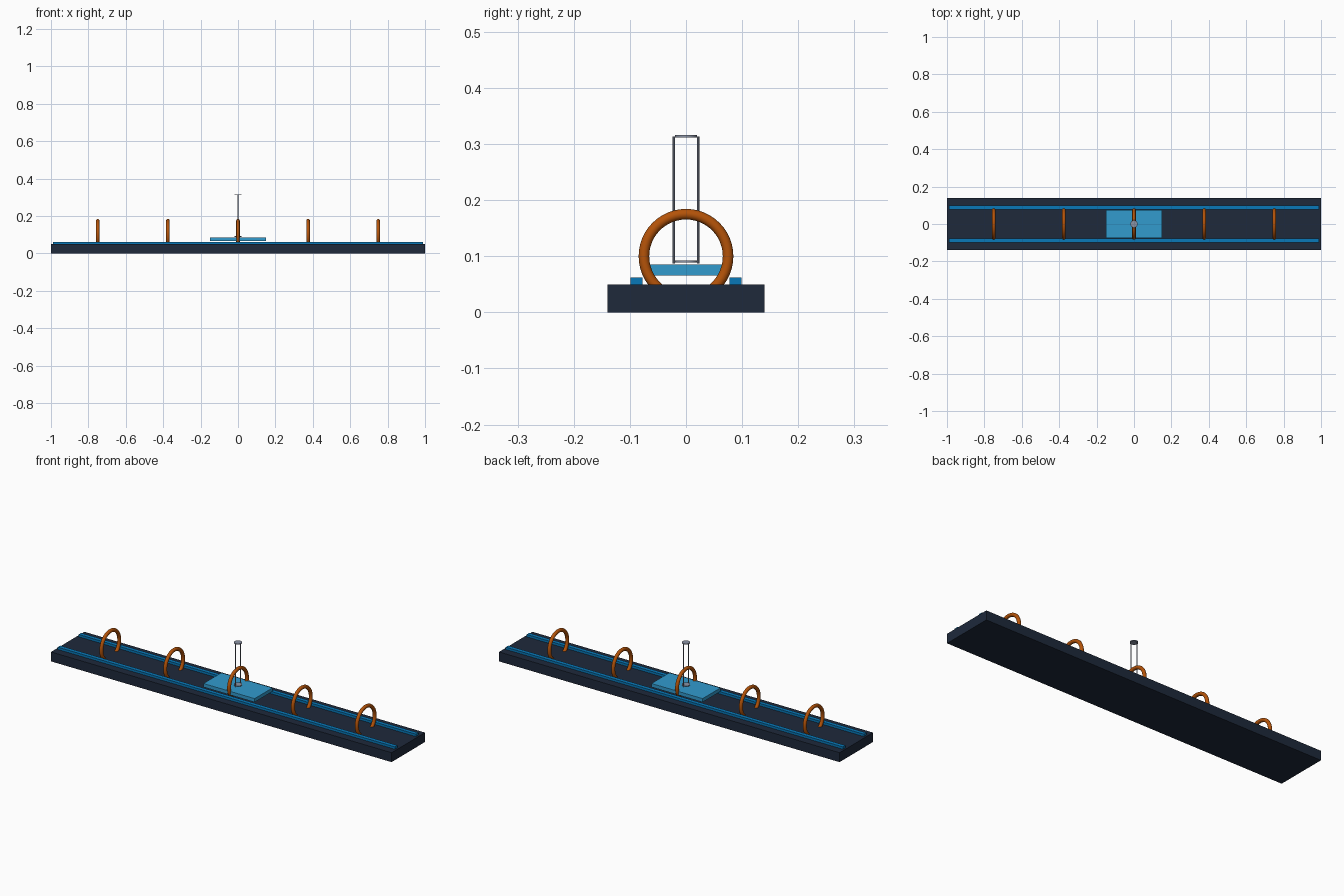
import bpy

if "Cube" in bpy.data.objects:
    bpy.data.objects.remove(bpy.data.objects["Cube"])


def material(name, hex_code):
    # sRGB hex to linear diffuse colour
    def lin(c):
        return c / 12.92 if c <= 0.04045 else ((c + 0.055) / 1.055) ** 2.4
    m = bpy.data.materials.new(name)
    m.diffuse_color = [lin(int(hex_code[i:i + 2], 16) / 255) for i in (0, 2, 4)] + [1]
    m.use_nodes = True
    m.node_tree.nodes["Principled BSDF"].inputs["Base Color"].default_value = m.diffuse_color
    return m


SLATE = material("dark_slate", "1e293b")
BLUE = material("rail_blue", "0878b8")
SKY = material("sky_blue", "329bce")
COPPER = material("copper", "b45309")
STEEL = material("steel", "8b93a5")


def finish(name, mat, smooth=False):
    ob = bpy.context.object
    ob.name = name
    ob.data.materials.append(mat)
    if smooth:
        bpy.ops.object.shade_smooth_by_angle()
    return ob


def box(name, x, y, z0, z1, mat, y_pos=0):
    # x and y are half sizes
    bpy.ops.mesh.primitive_cube_add(size=1, location=(0, y_pos, (z0 + z1) / 2))
    bpy.context.object.scale = (2 * x, 2 * y, z1 - z0)
    bpy.ops.object.transform_apply(location=False, rotation=False, scale=True)
    return finish(name, mat)


def cylinder(name, r, z0, z1, mat, y_pos=0, sides=32):
    bpy.ops.mesh.primitive_cylinder_add(vertices=sides, radius=r, depth=z1 - z0,
                                        location=(0, y_pos, (z0 + z1) / 2))
    return finish(name, mat, True)


# Track bed with two rails
box("base", 1.0, 0.14, 0, 0.05, SLATE)
for side, s in (("front", -1), ("back", 1)):
    box(side + "_rail", 0.99, 0.0105, 0.05, 0.0625, BLUE, s * 0.088)

# Hovering carriage plate
box("carriage", 0.15, 0.075, 0.066, 0.085, SKY)

# Upright coils along the track
for i in range(5):
    bpy.ops.mesh.primitive_torus_add(major_radius=0.075, minor_radius=0.0094,
                                     major_segments=48, minor_segments=16,
                                     location=(-0.75 + i * 0.375, 0, 0.1),
                                     rotation=(0, 1.5707963, 0))
    finish(f"coil_{i + 1}", COPPER, True)

# Mast: two rods between end discs
for side, s in (("front", -1), ("back", 1)):
    cylinder(side + "_rod", 0.0022, 0.0875, 0.3135, STEEL, s * 0.0215, 12)
cylinder("lower_disc", 0.0195, 0.0885, 0.0925, STEEL)
cylinder("upper_disc", 0.0195, 0.3118, 0.316, STEEL)
